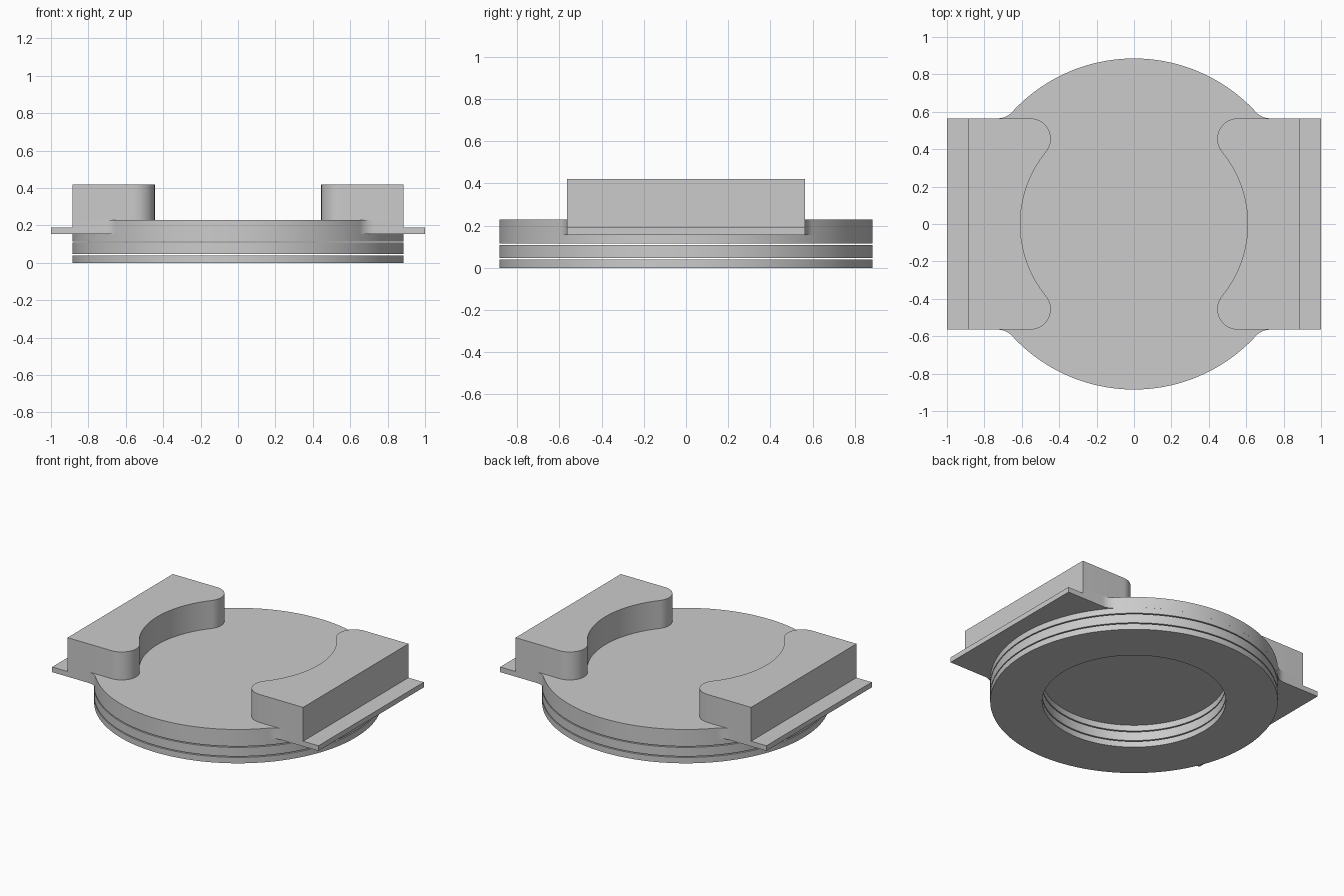
import bpy
import bmesh
from math import sin, cos, radians, sqrt, atan2, degrees

cube = bpy.data.objects.get("Cube")
if cube:
    bpy.data.objects.remove(cube)

grey = bpy.data.materials.new("plain grey")
grey.use_nodes = True
colour = (0.6, 0.6, 0.6, 1)
grey.diffuse_color = colour
grey.node_tree.nodes["Principled BSDF"].inputs["Base Color"].default_value = colour

# Main dimensions
DISC_R, BORE_R = 0.885, 0.565
HALF_Y = 0.565        # half length of the side blocks
BLOCK_X = 0.885       # outer face of the side blocks
PLATE_Z, LIP_Z, DECK_Z, TOP_Z = 0.155, 0.19, 0.23, 0.42


def arc(cx, cy, r, start, end, steps):
    """Points along an arc, angles in degrees."""
    angles = [radians(start + (end - start) * i / steps) for i in range(steps + 1)]
    return [(cx + r * cos(a), cy + r * sin(a)) for a in angles]


def finish(name, bm):
    bmesh.ops.remove_doubles(bm, verts=bm.verts, dist=0.0001)
    bmesh.ops.recalc_face_normals(bm, faces=bm.faces)
    mesh = bpy.data.meshes.new(name)
    bm.to_mesh(mesh)
    bm.free()
    mesh.materials.append(grey)
    obj = bpy.data.objects.new(name, mesh)
    bpy.context.collection.objects.link(obj)
    bpy.ops.object.select_all(action="DESELECT")
    obj.select_set(True)
    bpy.context.view_layer.objects.active = obj
    bpy.ops.object.shade_smooth_by_angle(angle=radians(30))
    return obj


def prism(name, outline, z0, z1):
    """Extrude a flat outline between two heights."""
    bm = bmesh.new()
    face = bm.faces.new([bm.verts.new((x, y, z0)) for x, y in outline])
    new = bmesh.ops.extrude_face_region(bm, geom=[face], use_keep_orig=True)["geom"]
    verts = [g for g in new if isinstance(g, bmesh.types.BMVert)]
    bmesh.ops.translate(bm, verts=verts, vec=(0, 0, z1 - z0))
    return finish(name, bm)


def ring(name, z0, z1):
    """Flat-sided ring made by spinning a rectangular section."""
    bm = bmesh.new()
    section = [(BORE_R, z0), (DISC_R, z0), (DISC_R, z1), (BORE_R, z1)]
    verts = [bm.verts.new((r, 0, z)) for r, z in section]
    edges = [bm.edges.new((verts[i], verts[i - 1])) for i in range(4)]
    bmesh.ops.spin(bm, geom=verts + edges, cent=(0, 0, 0), axis=(0, 0, 1),
                   angle=radians(360), steps=128)
    return finish(name, bm)


# Stack of rings separated by narrow slits
ring("bottom_ring", 0, 0.04)
ring("middle_ring", 0.047, 0.108)
ring("upper_ring", 0.115, PLATE_Z)

# Round deck with filleted shoulders running into the two sides
fillet = 0.1
fy = HALF_Y + fillet
fx = sqrt((DISC_R + fillet) ** 2 - fy ** 2)
meet = degrees(atan2(fy, fx))
quarter = [(BLOCK_X, HALF_Y)]
quarter += arc(fx, fy, fillet, 270, 180 + meet, 10)
quarter += arc(0, 0, DISC_R, meet, 90, 32)[1:]
half = quarter + [(-x, y) for x, y in reversed(quarter[:-1])]
prism("deck", half + [(-x, -y) for x, y in half], PLATE_Z, DECK_Z)

# Side blocks: concave inner face ending in two rounded horns, plus a thin lip
nose = 0.11
nx, ny = 0.445 + nose, HALF_Y - nose
turn = degrees(atan2(ny, nx))
upper = [(BLOCK_X, HALF_Y)] + arc(nx, ny, nose, 90, 180 + turn, 20)
scoop = arc(0, 0, sqrt(nx * nx + ny * ny) - nose, turn, -turn, 32)[1:-1]
profile = upper + scoop + [(x, -y) for x, y in reversed(upper)]
lip = [(BLOCK_X, -HALF_Y), (1, -HALF_Y), (1, HALF_Y), (BLOCK_X, HALF_Y)]
for side, s in (("left", 1), ("right", -1)):
    prism(side + "_block", [(s * x, y) for x, y in profile], DECK_Z, TOP_Z)
    prism(side + "_lip", [(s * x, y) for x, y in lip], PLATE_Z, LIP_Z)
